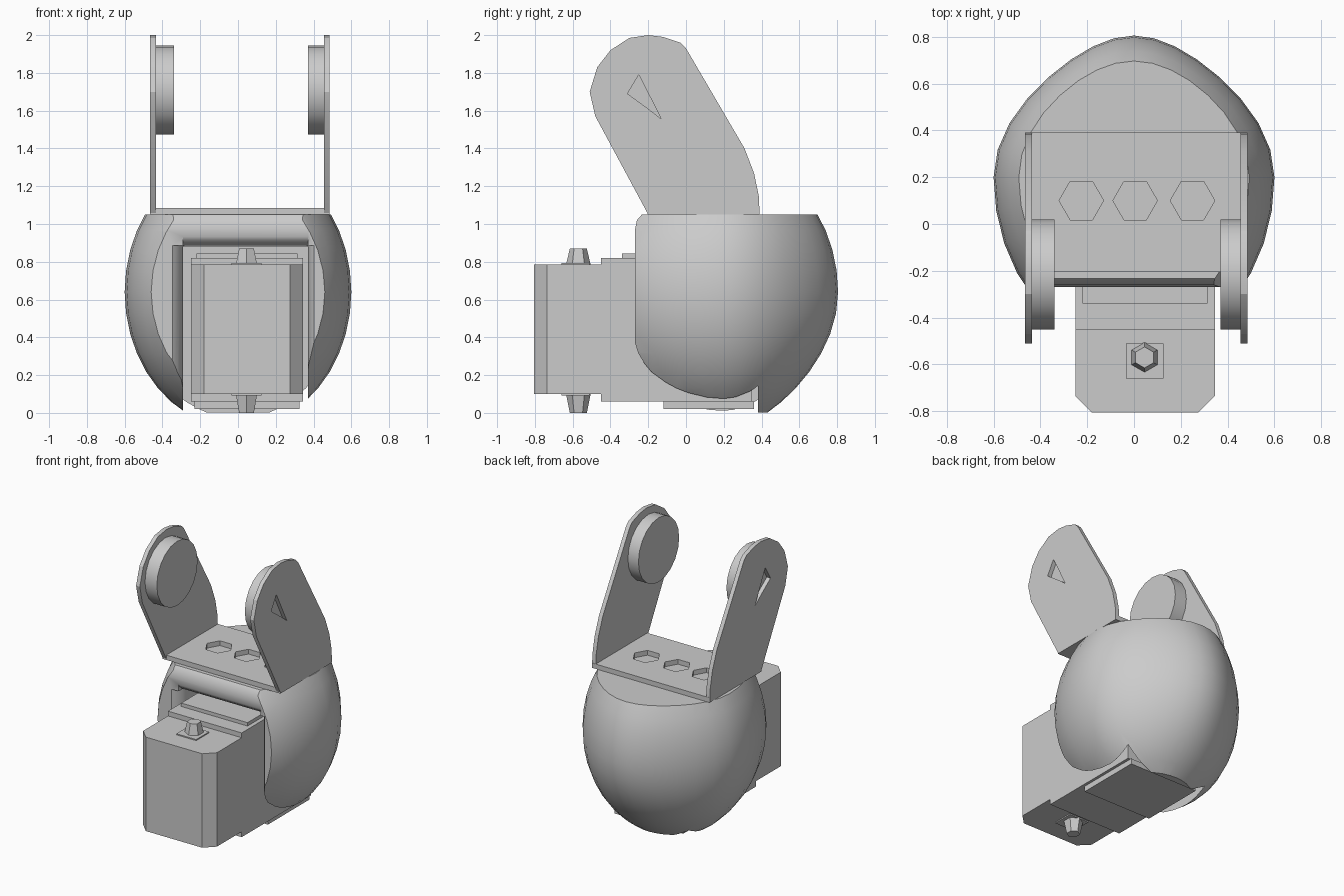
import bpy, bmesh
from math import radians, cos, sin, tau
from mathutils import Matrix, Vector

cube = bpy.data.objects.get("Cube")
if cube:
    bpy.data.objects.remove(cube)

GREY = (0.6, 0.6, 0.6, 1)
grey = bpy.data.materials.new("plain grey")
grey.use_nodes = True
grey.diffuse_color = GREY
grey.node_tree.nodes["Principled BSDF"].inputs["Base Color"].default_value = GREY


def finish(name, bm):
    bmesh.ops.recalc_face_normals(bm, faces=bm.faces)
    mesh = bpy.data.meshes.new(name)
    bm.to_mesh(mesh)
    bm.free()
    mesh.materials.append(grey)
    obj = bpy.data.objects.new(name, mesh)
    bpy.context.collection.objects.link(obj)
    return obj


def prism(name, outline, axis, lo, hi):
    """Extrude a 2D outline along axis x (outline is y, z) or z (outline is x, y)."""
    bm = bmesh.new()
    place = (lambda a, b: (lo, a, b)) if axis == "x" else (lambda a, b: (a, b, lo))
    face = bm.faces.new([bm.verts.new(place(a, b)) for a, b in outline])
    new = bmesh.ops.extrude_face_region(bm, geom=[face])["geom"]
    step = Vector((hi - lo, 0, 0) if axis == "x" else (0, 0, hi - lo))
    bmesh.ops.translate(bm, vec=step, verts=[g for g in new if isinstance(g, bmesh.types.BMVert)])
    return finish(name, bm)


def box(name, x0, x1, y0, y1, z0, z1):
    return prism(name, [(x0, y0), (x1, y0), (x1, y1), (x0, y1)], "z", z0, z1)


def ring(cx, cy, r, n):
    return [(cx + r * cos(tau * i / n), cy + r * sin(tau * i / n)) for i in range(n)]


def activate(obj):
    bpy.ops.object.select_all(action="DESELECT")
    obj.select_set(True)
    bpy.context.view_layer.objects.active = obj


def cut(obj, *cutters):
    for cutter in cutters:
        mod = obj.modifiers.new("cut", "BOOLEAN")
        mod.operation, mod.solver, mod.object = "DIFFERENCE", "EXACT", cutter
        activate(obj)
        bpy.ops.object.modifier_apply(modifier=mod.name)
        bpy.data.objects.remove(cutter)


def smooth(obj, angle=30):
    activate(obj)
    bpy.ops.object.shade_smooth_by_angle(angle=radians(angle))


# Rounded shell: egg that is long in front, narrower at the back and tucked in below
bm = bmesh.new()
bmesh.ops.create_uvsphere(bm, u_segments=32, v_segments=20, radius=1)
for v in bm.verts:
    x, y, z = v.co
    if y > 0:
        x *= 1 - 0.28 * y * y
        y *= 0.605 * (1 - 0.22 * max(0, -z) ** 2)
    else:
        y *= 0.74
    v.co = (x * 0.6, 0.2 + y, 0.64 + z * 0.72)
shell = finish("round_shell", bm)

# Flat top, rounded front lip and a flared cavity for the motor
front_profile = [(-0.7, -0.3), (-0.27, -0.3), (-0.27, 0.97), (-0.26, 1.02),
                 (-0.225, 1.06), (-0.225, 1.5), (-0.7, 1.5)]
cavity_profile = [(-0.7, -0.3), (0.38, -0.3), (0.38, 0.88), (-0.19, 0.88),
                  (-0.23, 0.89), (-0.26, 0.915), (-0.28, 0.95), (-0.7, 0.95)]
flare_plan = [(-0.36, -0.7), (-0.36, -0.28), (-0.33, -0.255), (-0.3, -0.22), (-0.285, -0.15),
              (0.365, -0.15), (0.375, -0.22), (0.39, -0.255), (0.41, -0.28), (0.41, -0.7)]
cut(shell,
    box("top_cutter", -1, 1, -1, 1, 1.05, 2),
    box("bottom_cutter", -1, 1, -1, 1, -1, 0.003),
    prism("front_cutter", front_profile, "x", -1, 1),
    prism("cavity_cutter", cavity_profile, "x", -0.29, 0.37),
    prism("flare_cutter", flare_plan, "z", -0.2, 0.885))
smooth(shell)

# Motor: chamfered front block, taller rear block and thin top and bottom covers
X0, X1, MID = -0.25, 0.345, 0.045
front_plan = [(X0, -0.45), (X0, -0.735), (X0 + 0.07, -0.805), (X1 - 0.07, -0.805),
              (X1, -0.735), (X1, -0.45)]
prism("motor_front", front_plan, "z", 0.1, 0.785)
box("motor_body", X0, X1, -0.45, 0.35, 0.06, 0.82)
box("motor_top_cover", X0 + 0.03, X1 - 0.03, -0.34, 0.33, 0.82, 0.845)
box("motor_bottom_cover", X0 + 0.02, X1 - 0.02, -0.12, 0.36, 0.02, 0.06)

# Motor shafts with square seats
for side, base, tip in (("top", 0.785, 0.87), ("bottom", 0.1, 0.0)):
    out = 1 if tip > base else -1
    lo, hi = sorted((base, base + out * 0.008))
    box(side + "_shaft_seat", MID - 0.08, MID + 0.08, -0.66, -0.51, lo, hi)
    bm = bmesh.new()
    bmesh.ops.create_cone(bm, cap_ends=True, segments=6, radius1=0.065, radius2=0.045,
                          depth=abs(tip - base),
                          matrix=Matrix.Translation((MID, -0.57, (base + tip) / 2))
                          @ Matrix.Diagonal((1, 1, out, 1)))
    finish(side + "_shaft", bm)

# Bracket base plate with three hexagonal holes
base = box("bracket_base", -0.465, 0.485, -0.205, 0.39, 1.05, 1.085)
cut(base, *[prism("hole_cutter", ring(x, 0.1, 0.095, 6), "z", 1, 1.2) for x in (-0.225, 0.005, 0.25)])

# Leaning bracket arms with round ends, each with a pivot disc on its inner face
arm_profile = [(-0.2, 1.05), (0.39, 1.05), (0.385, 1.15), (0.36, 1.27), (0.31, 1.4),
               (0.0, 1.93), (-0.03, 1.96), (-0.12, 1.99), (-0.2, 2.0), (-0.3, 1.985),
               (-0.4, 1.92), (-0.47, 1.83), (-0.51, 1.7), (-0.48, 1.57)]
notch = [(-0.31, 1.69), (-0.25, 1.79), (-0.13, 1.555), (-0.2, 1.61)]
for side, x0, x1, d0, d1 in (("right", -0.465, -0.435, -0.435, -0.34),
                             ("left", 0.455, 0.485, 0.37, 0.455)):
    arm = prism(side + "_bracket_arm", arm_profile, "x", x0, x1)
    cut(arm, prism("notch_cutter", notch, "x", x0 - 0.1, x1 + 0.1))
    smooth(arm, 20)
    disc = prism(side + "_pivot_disc", ring(-0.215, 1.71, 0.235, 20), "x", d0, d1)
    smooth(disc)
